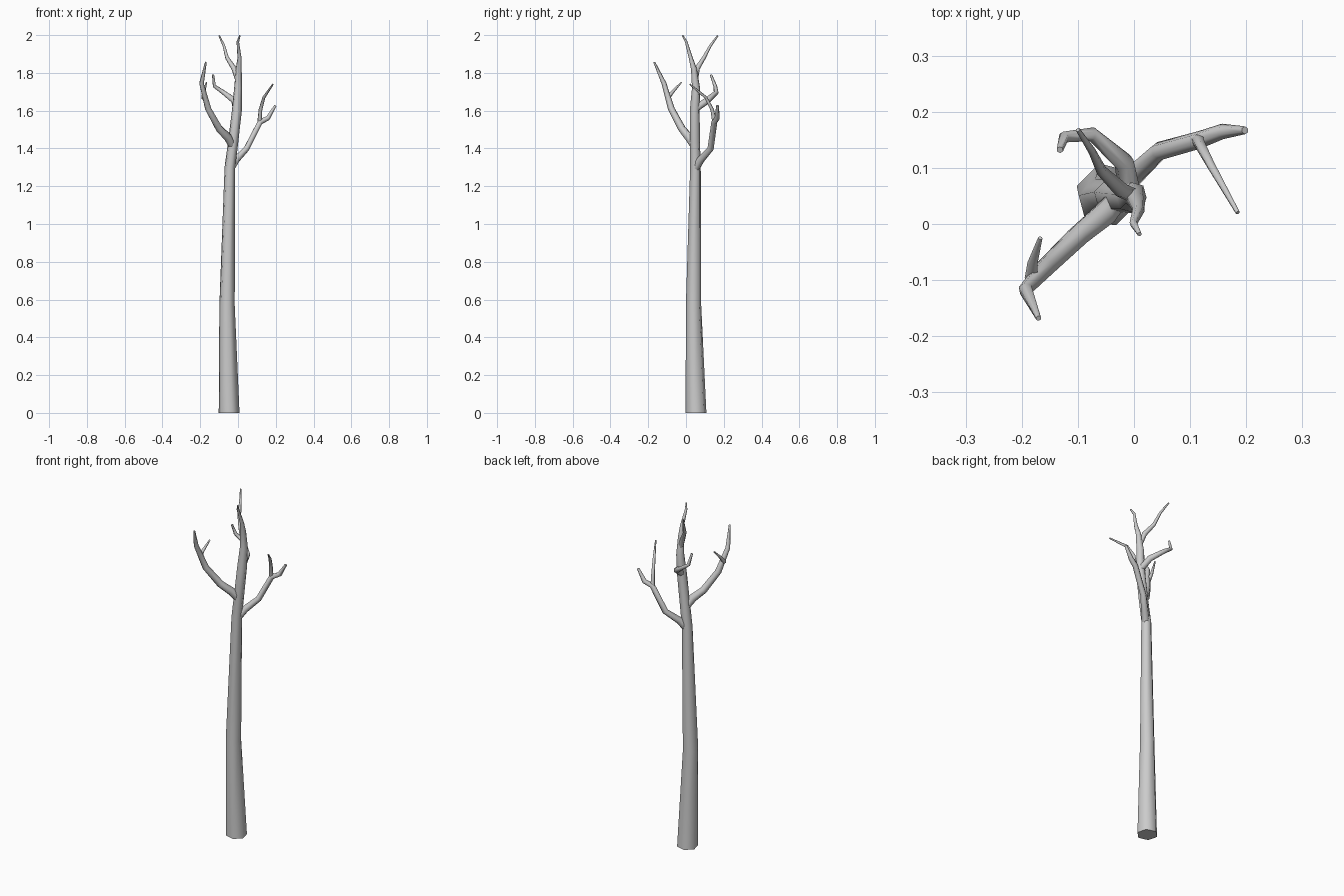
import bpy, bmesh
from math import cos, sin, radians, tau
from mathutils import Vector

SIDES = 6

def limb(name, pts, first_dir=None, start=165):
    """Tapered six-sided tube through (x, y, z, radius) points."""
    bm = bmesh.new()
    pos = [Vector(p[:3]) for p in pts]
    ref = Vector((cos(radians(start)), sin(radians(start)), 0))
    rings = []
    for i, p in enumerate(pos):
        t = Vector()
        if i > 0:
            t += (p - pos[i - 1]).normalized()
        if i < len(pos) - 1:
            t += (pos[i + 1] - p).normalized()
        if i == 0 and first_dir:
            t = Vector(first_dir)
        t.normalize()
        ref = (ref - t * ref.dot(t)).normalized()   # carry the ring without twist
        side = t.cross(ref)
        r = pts[i][3]
        rings.append([bm.verts.new(p + r * (ref * cos(tau * k / SIDES) + side * sin(tau * k / SIDES)))
                      for k in range(SIDES)])
    for a, b in zip(rings, rings[1:]):
        for k in range(SIDES):
            n = (k + 1) % SIDES
            bm.faces.new((a[k], a[n], b[n], b[k]))
    bm.faces.new(rings[0][::-1])
    bm.faces.new(rings[-1])
    mesh = bpy.data.meshes.new(name)
    bm.to_mesh(mesh)
    bm.free()
    ob = bpy.data.objects.new(name, mesh)
    bpy.context.collection.objects.link(ob)
    ob.select_set(True)
    bpy.context.view_layer.objects.active = ob
    bpy.ops.object.shade_smooth_by_angle(angle=radians(65))
    ob.select_set(False)
    return ob

# Trunk, running on into the leader that bends to the front
limb("trunk", [(-.047, .053, 0, .057), (-.058, .040, .57, .042), (-.043, .050, 1.30, .029),
               (-.026, .047, 1.43, .028), (-.006, .046, 1.60, .027), (.001, .053, 1.72, .022),
               (.004, .042, 1.82, .016), (.008, .025, 1.88, .011), (-.001, .001, 1.965, .007),
               (.010, -.018, 1.998, .004)], (0, 0, 1))
# Rear leader of the top fork
limb("rear_leader", [(.000, .050, 1.76, .014), (-.022, .060, 1.825, .014), (-.058, .095, 1.88, .010),
                     (-.075, .130, 1.945, .007), (-.100, .168, 1.997, .004)])
# Left branch and its twig
limb("left_branch", [(-.030, .045, 1.41, .020), (-.055, .015, 1.46, .024), (-.100, -.022, 1.505, .021),
                     (-.158, -.078, 1.61, .018), (-.193, -.117, 1.745, .013), (-.170, -.168, 1.857, .005)])
limb("left_twig", [(-.183, -.098, 1.665, .012), (-.181, -.070, 1.70, .009), (-.167, -.025, 1.75, .004)])
# Right branch and its twig
limb("right_branch", [(-.038, .050, 1.29, .020), (-.010, .078, 1.34, .021), (.045, .130, 1.398, .017),
                      (.117, .150, 1.54, .016), (.158, .165, 1.56, .014), (.198, .167, 1.627, .007)])
limb("right_twig", [(.114, .150, 1.54, .012), (.119, .139, 1.605, .010), (.137, .105, 1.67, .008),
                    (.185, .020, 1.74, .004)])
# Back branch
limb("back_branch", [(-.006, .050, 1.61, .020), (-.018, .110, 1.652, .019), (-.075, .160, 1.695, .013),
                     (-.125, .155, 1.73, .010), (-.132, .132, 1.79, .006)])
